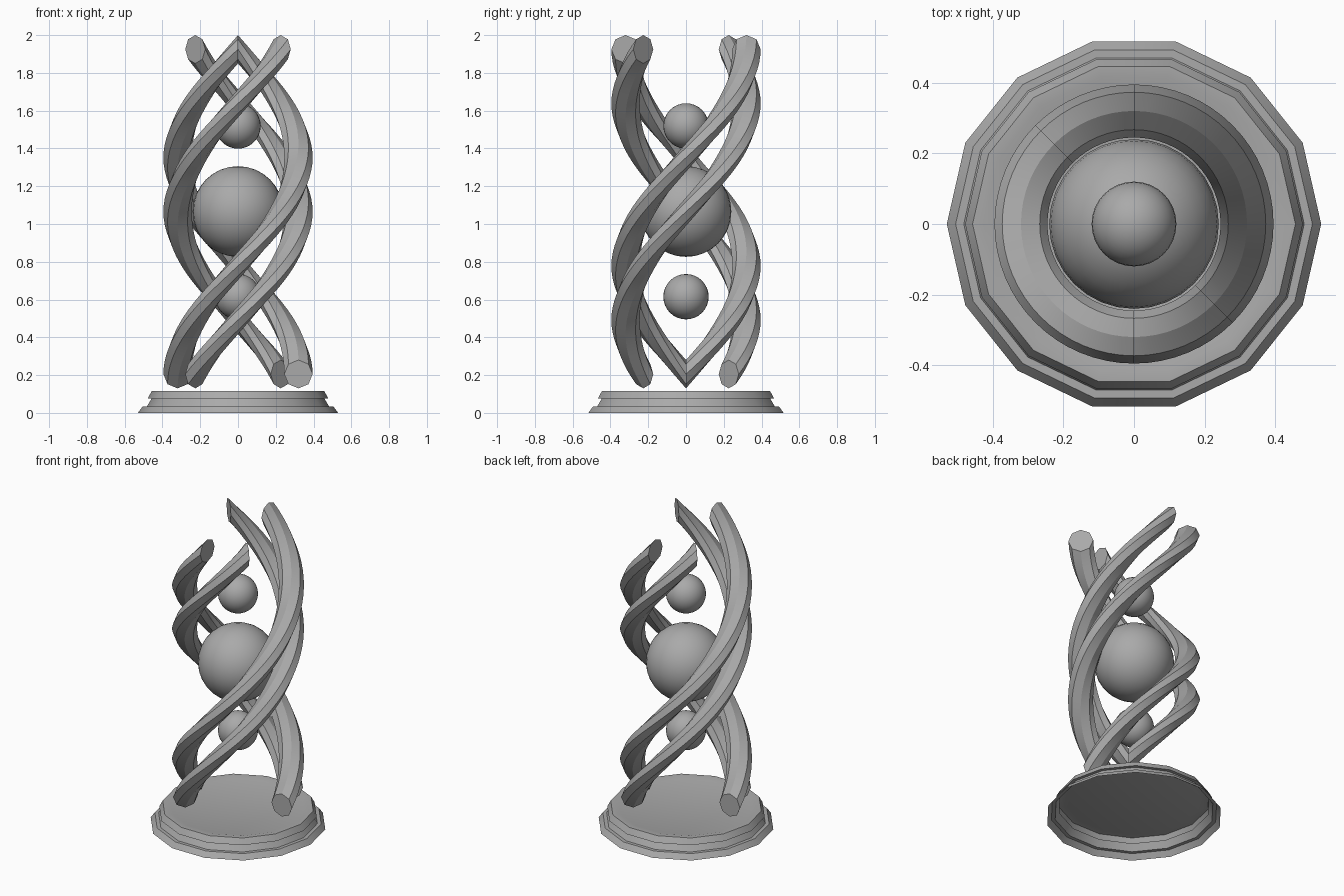
import bpy, bmesh, math

if "Cube" in bpy.data.objects:
    bpy.data.objects.remove(bpy.data.objects["Cube"])

grey = bpy.data.materials.new("plain grey")
grey.diffuse_color = (0.4, 0.4, 0.4, 1)
grey.use_nodes = True
grey.node_tree.nodes["Principled BSDF"].inputs["Base Color"].default_value = grey.diffuse_color


def finish(name, bm, angle=30):
    """Turn a bmesh into a smooth-shaded object with sharp edges kept."""
    mesh = bpy.data.meshes.new(name)
    bm.to_mesh(mesh)
    bm.free()
    mesh.materials.append(grey)
    obj = bpy.data.objects.new(name, mesh)
    bpy.context.collection.objects.link(obj)
    bpy.ops.object.select_all(action='DESELECT')
    obj.select_set(True)
    bpy.context.view_layer.objects.active = obj
    bpy.ops.object.shade_smooth_by_angle(angle=math.radians(angle))
    return obj


def ball(name, radius, z):
    bm = bmesh.new()
    bmesh.ops.create_uvsphere(bm, u_segments=32, v_segments=16, radius=radius)
    bmesh.ops.translate(bm, verts=bm.verts, vec=(0, 0, z))
    finish(name, bm)


def strand(name, start, sides=8, steps=48):
    """Upright octagon swept along a three-quarter-turn helix, capped."""
    radius, tube, z0, rise = 0.32, 0.075, 0.205, 1.72
    bm = bmesh.new()
    rings = []
    for i in range(steps + 1):
        t = i / steps
        a = math.radians(start + 270 * t)
        ring = []
        for k in range(sides):
            b = math.tau * k / sides
            r = radius + tube * math.cos(b)
            ring.append(bm.verts.new((r * math.cos(a), r * math.sin(a),
                                      z0 + rise * t + tube * math.sin(b))))
        rings.append(ring)
    for lo, hi in zip(rings, rings[1:]):
        for k in range(sides):
            n = (k + 1) % sides
            bm.faces.new((lo[k], lo[n], hi[n], hi[k]))
    bm.faces.new(rings[0])
    bm.faces.new(rings[-1])
    bmesh.ops.recalc_face_normals(bm, faces=bm.faces)
    finish(name, bm)


# Stepped 14-sided base: open underneath, with a slightly sunken top disc
profile = [(0.53, 0), (0.505, 0.034), (0.482, 0.034), (0.457, 0.077),
           (0.478, 0.077), (0.457, 0.115), (0.426, 0.115), (0.40, 0.108)]
bm = bmesh.new()
N = 14
rings = [[bm.verts.new((r * math.cos(math.tau * k / N),
                        r * math.sin(math.tau * k / N), z)) for k in range(N)]
         for r, z in profile]
for lo, hi in zip(rings, rings[1:]):
    for k in range(N):
        n = (k + 1) % N
        bm.faces.new((lo[k], lo[n], hi[n], hi[k]))
bm.faces.new(rings[-1])
finish("base", bm)

# Two pairs of helical strands
for i, start in enumerate((0, 45, 180, 225)):
    strand(f"helix_strand_{i + 1}", start)

# Spheres floating on the axis
ball("lower_sphere", 0.12, 0.615)
ball("middle_sphere", 0.24, 1.066)
ball("upper_sphere", 0.12, 1.519)
